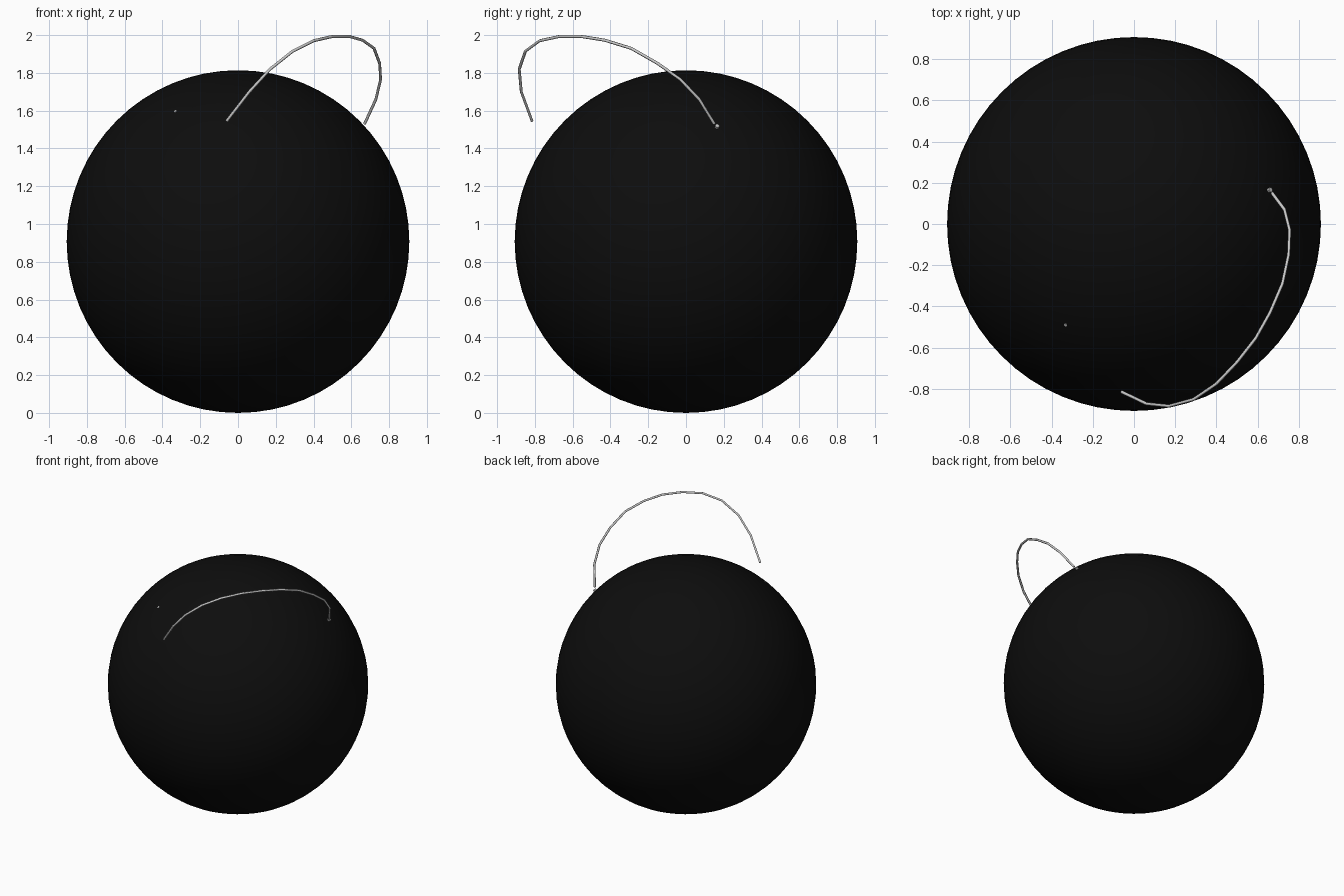
import bpy
from mathutils import Vector

cube = bpy.data.objects.get("Cube")
if cube:
    bpy.data.objects.remove(cube, do_unlink=True)


def material(name, value):
    mat = bpy.data.materials.new(name)
    mat.use_nodes = True
    color = (value, value, value, 1)
    mat.diffuse_color = color
    mat.node_tree.nodes["Principled BSDF"].inputs["Base Color"].default_value = color
    return mat


black = material("black", 0.004)
grey = material("light grey", 0.6)

R = 0.907
CENTER = Vector((0, 0, R))

# Round body
bpy.ops.mesh.primitive_uv_sphere_add(segments=64, ring_count=32, radius=R, location=CENTER)
body = bpy.context.object
body.name = "round_body"
body.data.materials.append(black)
bpy.ops.object.shade_smooth()

# Thin arched wire rising from the body
path = [(0.67, 0.15, 1.53), (0.73, 0.07, 1.66), (0.755, -0.03, 1.765),
        (0.75, -0.15, 1.85), (0.72, -0.29, 1.93), (0.66, -0.43, 1.973),
        (0.59, -0.555, 1.993), (0.50, -0.67, 1.993), (0.40, -0.775, 1.97),
        (0.29, -0.85, 1.915), (0.17, -0.883, 1.82), (0.06, -0.872, 1.70),
        (-0.06, -0.815, 1.545)]
curve = bpy.data.curves.new("arched_wire", "CURVE")
curve.dimensions = "3D"
curve.bevel_depth = 0.008
curve.bevel_resolution = 1
curve.use_fill_caps = True
spline = curve.splines.new("POLY")
spline.points.add(len(path) - 1)
for point, co in zip(spline.points, path):
    point.co = (*co, 1)
wire = bpy.data.objects.new("arched_wire", curve)
bpy.context.collection.objects.link(wire)
curve.materials.append(grey)
bpy.ops.object.select_all(action="DESELECT")
wire.select_set(True)
bpy.context.view_layer.objects.active = wire
bpy.ops.object.convert(target="MESH")


# Small studs on the surface: the wire's foot and a barely exposed pin tip
def stud(name, direction, radius, rise):
    d = Vector(direction).normalized()
    bpy.ops.mesh.primitive_cylinder_add(
        vertices=8, radius=radius, depth=0.04,
        location=CENTER + d * (R + rise - 0.02),
        rotation=d.to_track_quat("Z", "Y").to_euler())
    bpy.context.object.name = name
    bpy.context.object.data.materials.append(grey)


stud("wire_foot", (0.66, 0.165, 0.61), 0.012, 0.012)
stud("pin_tip", (-0.33, -0.487, 0.685), 0.008, 0.003)
